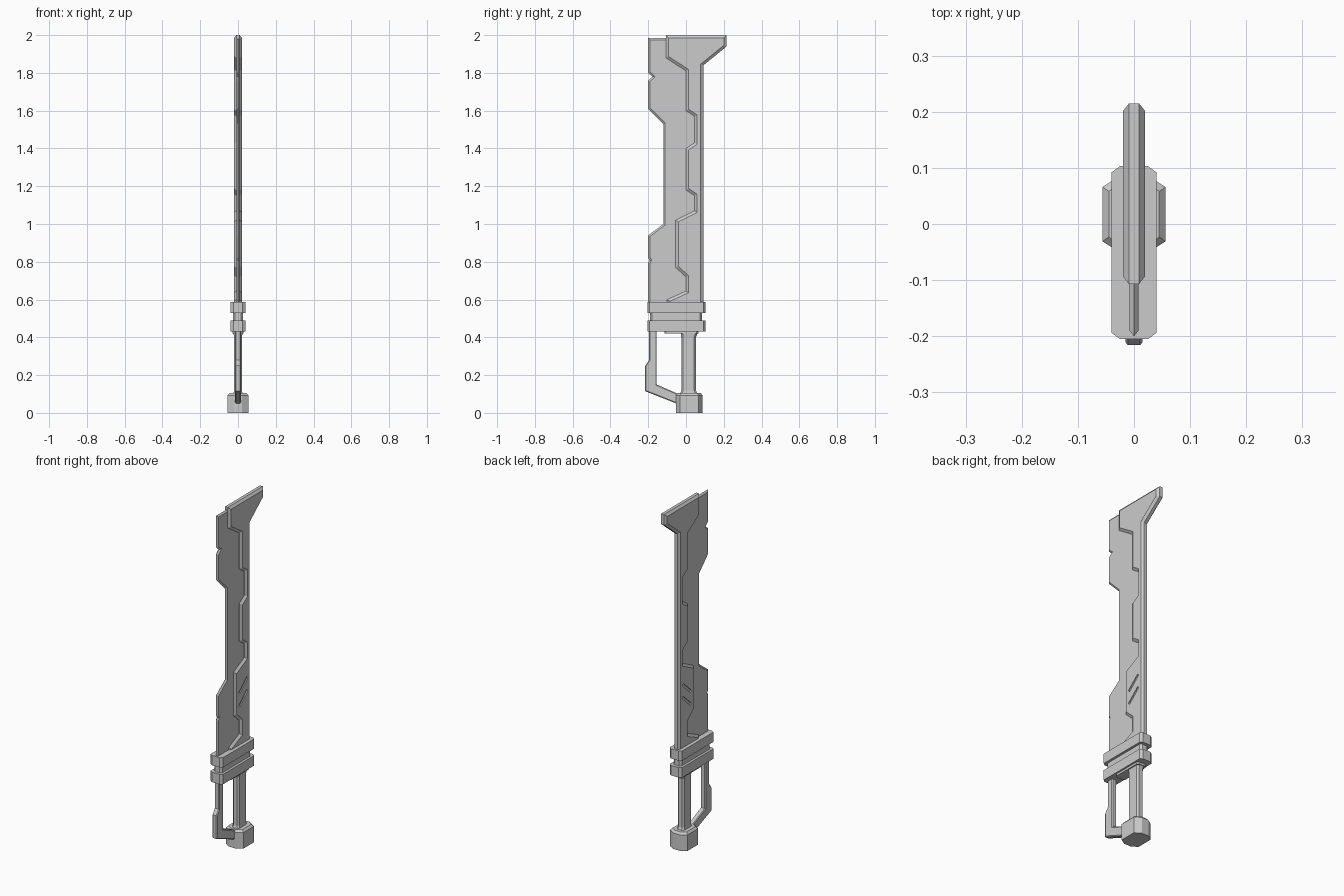
import bpy
import bmesh
from mathutils import Vector, Matrix

cube = bpy.data.objects.get("Cube")
if cube:
    bpy.data.objects.remove(cube, do_unlink=True)

grey = bpy.data.materials.new("plain_grey")
grey.use_nodes = True
grey.diffuse_color = (0.6, 0.6, 0.6, 1)
grey.node_tree.nodes["Principled BSDF"].inputs["Base Color"].default_value = grey.diffuse_color


def finish(name, bm):
    bmesh.ops.recalc_face_normals(bm, faces=bm.faces)
    mesh = bpy.data.meshes.new(name)
    bm.to_mesh(mesh)
    bm.free()
    mesh.materials.append(grey)
    obj = bpy.data.objects.new(name, mesh)
    bpy.context.collection.objects.link(obj)
    return obj


def loft(name, rings):
    """Skin equal-length rings of 3D points and cap both ends."""
    bm = bmesh.new()
    loops = [[bm.verts.new(p) for p in ring] for ring in rings]
    n = len(loops[0])
    for a, b in zip(loops, loops[1:]):
        for i in range(n):
            j = (i + 1) % n
            bm.faces.new((a[i], a[j], b[j], b[i]))
    bm.faces.new(loops[0])
    bm.faces.new(loops[-1])
    return finish(name, bm)


def inset(poly, d):
    """Mitred inward offset of a counter-clockwise outline."""
    pts = [Vector(p) for p in poly]
    out = []
    for i, p in enumerate(pts):
        e1 = (p - pts[i - 1]).normalized()
        e2 = (pts[(i + 1) % len(pts)] - p).normalized()
        n1, n2 = Vector((-e1.y, e1.x)), Vector((-e2.y, e2.x))
        out.append(p + (n1 + n2) * d / (1 + n1.dot(n2)))
    return out


def side_plate(name, outline, width, edge, half):
    """Plate in the y-z plane with bevelled rims on both sides."""
    inner = inset(outline, width)
    levels = [(inner, -half), (outline, -edge), (outline, edge), (inner, half)]
    if edge == 0:
        levels.pop(1)
    return loft(name, [[(x, p[0], p[1]) for p in poly] for poly, x in levels])


def octagon(y0, y1, half, end, cut, z):
    """Horizontal ring: full half-width in the middle, narrower at both ends."""
    return [(-end, y0, z), (end, y0, z), (half, y0 + cut, z), (half, y1 - cut, z),
            (end, y1, z), (-end, y1, z), (-half, y1 - cut, z), (-half, y0 + cut, z)]


def column(name, sections):
    return loft(name, [octagon(*s) for s in sections])


# Thin cutting edge, sharpened all round
side_plate("cutting_edge", [
    (0.065, 0.55), (0.065, 1.985), (-0.2, 1.985), (-0.2, 1.8), (-0.178, 1.78),
    (-0.2, 1.76), (-0.2, 1.61), (-0.12, 1.53), (-0.12, 1.0), (-0.2, 0.94),
    (-0.2, 0.82), (-0.193, 0.808), (-0.2, 0.796), (-0.2, 0.55)], 0.01, 0, 0.008)

# Thick spine with a stepped front and a flared tip
spine = side_plate("blade_spine", [
    (0.092, 0.55), (0.092, 1.84), (0.215, 1.94), (0.215, 2.0), (-0.107, 2.0),
    (-0.107, 1.88), (0.0, 1.81), (0.0, 1.6), (0.045, 1.57), (0.045, 1.43),
    (0.0, 1.4), (0.0, 1.18), (0.045, 1.15), (0.045, 1.07), (-0.055, 1.02),
    (-0.055, 0.77), (0.0, 0.72), (0.0, 0.645), (-0.1, 0.6), (-0.1, 0.55)],
    0.014, 0.009, 0.02)

# Two slanted grooves on each side of the spine
bm = bmesh.new()
for x in (-0.02, 0.02):
    for z in (0.845, 0.92):
        place = (Matrix.Translation((x, 0.02, z)) @ Matrix.Rotation(0.74, 4, 'X')
                 @ Matrix.Diagonal((0.012, 0.1, 0.014, 1)))
        bmesh.ops.create_cube(bm, size=1, matrix=place)
cutter = finish("groove_cutter", bm)
cutter.hide_render = True
cut = spine.modifiers.new("grooves", 'BOOLEAN')
cut.operation = 'DIFFERENCE'
cut.solver = 'EXACT'
cut.object = cutter
bpy.context.view_layer.objects.active = spine
bpy.ops.object.modifier_apply(modifier=cut.name)
bpy.data.objects.remove(cutter, do_unlink=True)

# Double guard with a recessed neck
for name, low, high in (("upper_guard", 0.53, 0.587), ("lower_guard", 0.432, 0.49)):
    column(name, [(-0.205, 0.103, 0.04, 0.025, 0.011, z) for z in (low, high)])
column("guard_neck", [(-0.19, 0.085, 0.026, 0.015, 0.01, z) for z in (0.48, 0.54)])
column("guard_base", [(-0.115, 0.065, 0.03, 0.02, 0.01, z) for z in (0.42, 0.44)])

# Grip flaring at both ends
column("grip", [(-0.035, 0.065, 0.026, 0.014, 0.012, 0.09),
                (-0.025, 0.053, 0.021, 0.011, 0.01, 0.118),
                (-0.025, 0.053, 0.021, 0.011, 0.01, 0.4),
                (-0.028, 0.062, 0.024, 0.013, 0.01, 0.425)])

# Pommel
column("pommel", [(-0.053, 0.088, 0.056, 0.022, 0.022, 0.0),
                  (-0.053, 0.088, 0.056, 0.022, 0.022, 0.093),
                  (-0.043, 0.078, 0.045, 0.018, 0.02, 0.105)])

# Hand guard bar from the lower guard to the pommel
side_plate("hand_guard", [
    (-0.195, 0.45), (-0.195, 0.28), (-0.216, 0.25), (-0.216, 0.115),
    (-0.04, 0.045), (-0.04, 0.1), (-0.155, 0.15), (-0.155, 0.45)],
    0.005, 0.011, 0.015)
